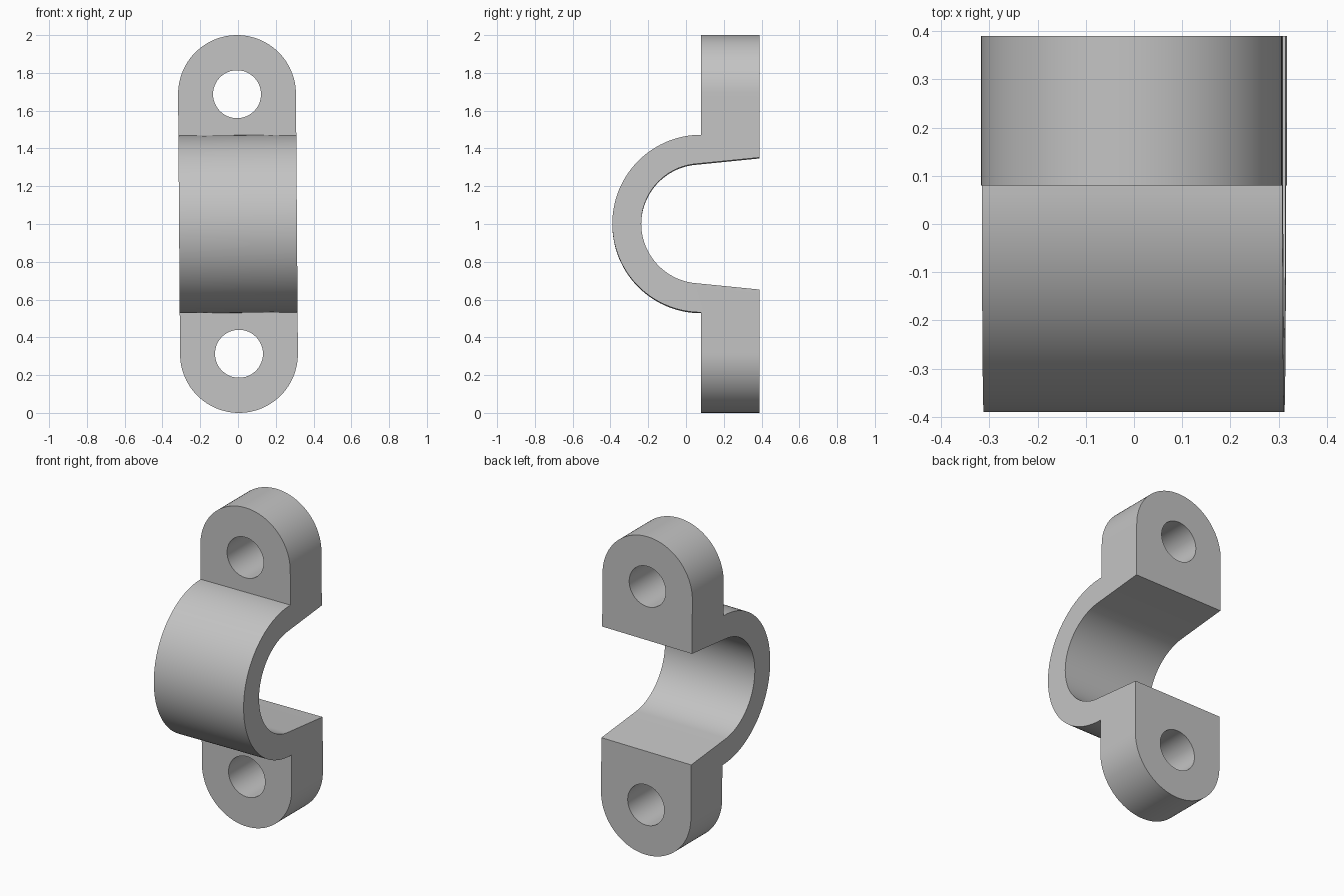
import bpy, bmesh, math
from mathutils import Matrix

if "Cube" in bpy.data.objects:
    bpy.data.objects.remove(bpy.data.objects["Cube"])

HALF_W, TAB_Z, HOLE_R = 0.312, 0.687, 0.127   # half width, tab centre offset, bolt hole radius
AXIS_Y, R_OUT, R_IN = 0.08, 0.47, 0.317       # saddle arc
BACK = 0.39


def arc(cx, cy, r, a0, a1, n):
    return [(cx + r * math.cos(math.radians(a0 + (a1 - a0) * i / n)),
             cy + r * math.sin(math.radians(a0 + (a1 - a0) * i / n))) for i in range(n + 1)]


def prism(name, points, to_3d, depth):
    """Extrude a closed 2D outline by +-depth; to_3d maps (u, v, d) to a position."""
    bm = bmesh.new()
    a = [bm.verts.new(to_3d(u, v, -depth)) for u, v in points]
    b = [bm.verts.new(to_3d(u, v, depth)) for u, v in points]
    bm.faces.new(a)
    bm.faces.new(b[::-1])
    n = len(points)
    for i in range(n):
        bm.faces.new((a[i], b[i], b[(i + 1) % n], a[(i + 1) % n]))
    bmesh.ops.recalc_face_normals(bm, faces=bm.faces[:])
    mesh = bpy.data.meshes.new(name)
    bm.to_mesh(mesh)
    bm.free()
    ob = bpy.data.objects.new(name, mesh)
    bpy.context.collection.objects.link(ob)
    return ob


def side(u, v, d):
    return (d, u, v)


def front(u, v, d):
    return (u, d, v)


# Saddle clamp side profile in (y, z) about z = 0: tabs, outer arc, inner arc with flared mouth
flare = 5.7
inner = arc(AXIS_Y, 0, R_IN, 90 + flare, 270 - flare, 64)
mouth_z = inner[0][1] + (BACK - inner[0][0]) * math.tan(math.radians(flare))
profile = ([(BACK, mouth_z), (BACK, 1.1), (AXIS_Y, 1.1)]
           + arc(AXIS_Y, 0, R_OUT, 90, 270, 72)
           + [(AXIS_Y, -1.1), (BACK, -1.1), (BACK, -mouth_z)]
           + inner[::-1])
clamp = prism("saddle_clamp", profile, side, 0.5)

# Rounded front outline and bolt holes
slot = (arc(0, 1 - HALF_W, HALF_W, 0, 180, 48)
        + arc(0, -1 + HALF_W, HALF_W, 180, 360, 48))
cutters = [(prism("outline_cutter", slot, front, 0.8), 'INTERSECT')]
for label, s in (("upper", 1), ("lower", -1)):
    ring = arc(0, s * TAB_Z, HOLE_R, 0, 360, 48)[:-1]
    cutters.append((prism(label + "_hole_cutter", ring, front, 0.9), 'DIFFERENCE'))

bpy.context.view_layer.objects.active = clamp
clamp.select_set(True)
for cutter, op in cutters:
    mod = clamp.modifiers.new("cut", 'BOOLEAN')
    mod.operation, mod.object, mod.solver = op, cutter, 'EXACT'
    bpy.ops.object.modifier_apply(modifier=mod.name)
    bpy.data.objects.remove(cutter)

# Stand it on the ground with its slight lean
clamp.data.transform(Matrix.Translation((0, 0, 1)) @ Matrix.Rotation(-0.0075, 4, 'Y'))

# Single grey finish
grey = bpy.data.materials.new("grey")
grey.diffuse_color = (0.55, 0.55, 0.55, 1)
grey.use_nodes = True
grey.node_tree.nodes["Principled BSDF"].inputs["Base Color"].default_value = grey.diffuse_color
clamp.data.materials.clear()
clamp.data.materials.append(grey)
for p in clamp.data.polygons:
    p.material_index = 0
bpy.ops.object.shade_smooth_by_angle(angle=math.radians(25))
